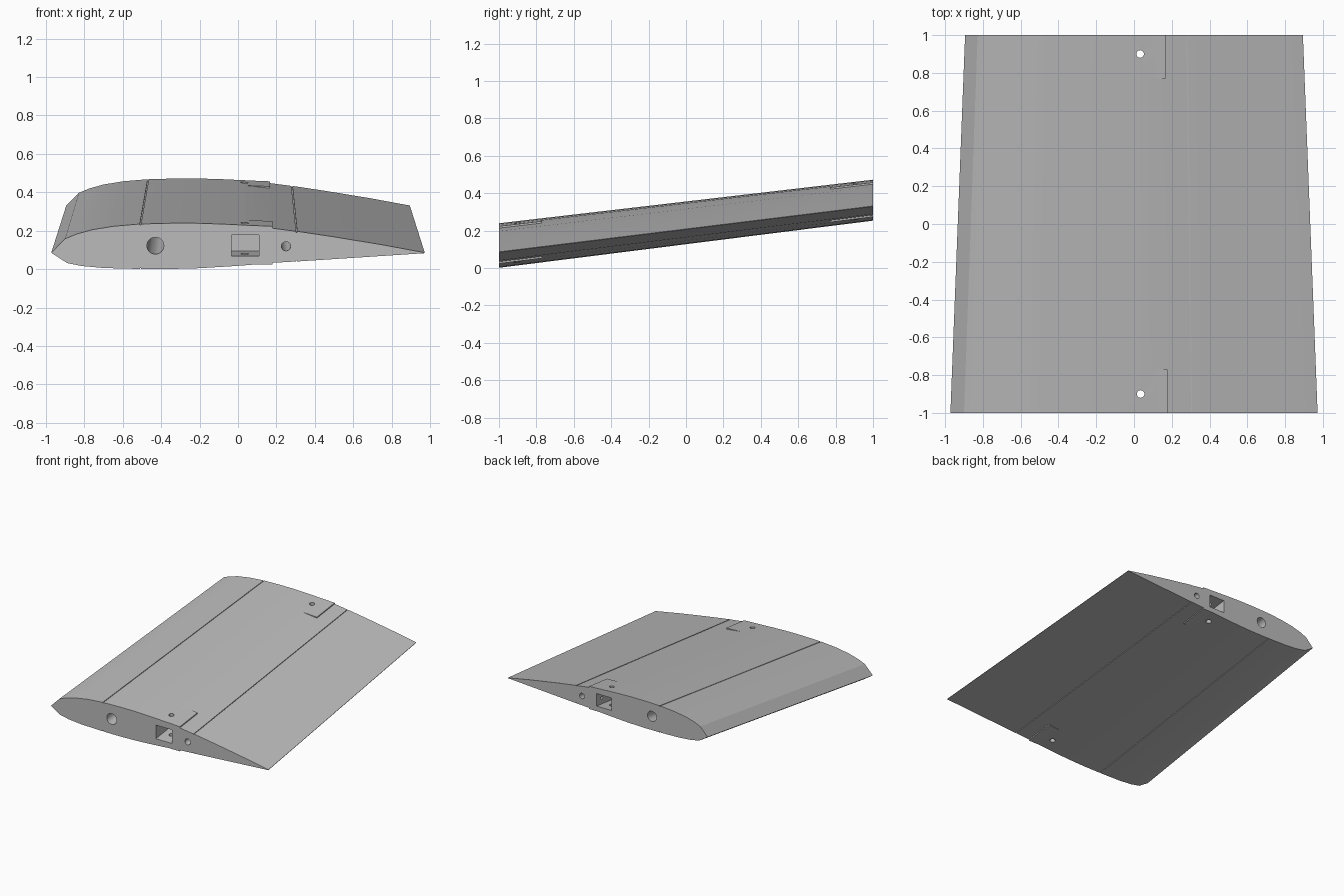
import bpy, bmesh, math
from mathutils import Matrix, Vector

cube = bpy.data.objects.get("Cube")
if cube:
    bpy.data.objects.remove(cube, do_unlink=True)

grey = bpy.data.materials.new("light_grey")
grey.use_nodes = True
colour = (0.5, 0.5, 0.5, 1)
grey.diffuse_color = colour
grey.node_tree.nodes["Principled BSDF"].inputs["Base Color"].default_value = colour


def place(x, y, z):
    """Apply the wing's taper and upward slope along the span."""
    t = (y + 1) / 2
    s = 1 - 0.08 * t
    return Vector((x * s, y, z * s + 0.252 * t))


def finish(name, bm):
    bmesh.ops.recalc_face_normals(bm, faces=bm.faces)
    mesh = bpy.data.meshes.new(name)
    bm.to_mesh(mesh)
    bm.free()
    mesh.materials.append(grey)
    obj = bpy.data.objects.new(name, mesh)
    bpy.context.collection.objects.link(obj)
    return obj


def loft(name, section, y0, y1):
    """Stretch an x-z section along the span."""
    bm = bmesh.new()
    a, b = [[bm.verts.new(place(x, y, z)) for x, z in section] for y in (y0, y1)]
    n = len(section)
    for i in range(n):
        j = (i + 1) % n
        bm.faces.new((a[i], a[j], b[j], b[i]))
    bm.faces.new(a)
    bm.faces.new(b)
    return finish(name, bm)


def cylinder(name, centre, radius, length, axis):
    bm = bmesh.new()
    turn = Matrix.Rotation(math.pi / 2, 4, 'Y') if axis == 'X' else Matrix()
    bmesh.ops.create_cone(bm, cap_ends=True, segments=24, radius1=radius, radius2=radius,
                          depth=length, matrix=Matrix.Translation(centre) @ turn)
    return finish(name, bm)


def circle(x, z, r, n=32):
    return [(x + r * math.cos(k * math.tau / n), z + r * math.sin(k * math.tau / n))
            for k in range(n)]


def box(x0, x1, z0, z1):
    return [(x0, z0), (x1, z0), (x1, z1), (x0, z1)]


def groove(x, z, side):
    """Narrow seam notch in the skin; side is +1 on top and -1 below."""
    w, d = 0.003, 0.006 * side
    return [(x - w, z), (x - w, z - d), (x + w, z - d), (x + w, z)]


# Airfoil section with two seam grooves on each skin
upper = [(-0.972, 0.085), (-0.9, 0.158), (-0.84, 0.183), (-0.76, 0.205), (-0.65, 0.223)]
upper += groove(-0.508, 0.235, 1)
upper += [(-0.35, 0.239), (-0.22, 0.239), (-0.09, 0.235), (0.04, 0.229), (0.18, 0.213)]
upper += groove(0.305, 0.197, 1)
upper += [(0.5, 0.168), (0.75, 0.127), (0.972, 0.086)]
lower = [(-0.89, 0.032), (-0.81, 0.016), (-0.7, 0.006)]
lower += groove(-0.508, 0.001, -1)
lower += [(-0.35, 0.001), (-0.2, 0.005), (-0.05, 0.014), (0.05, 0.021), (0.18, 0.033)]
lower += groove(0.305, 0.040, -1)
lower += [(0.972, 0.083)]
wing = loft("wing_panel", upper + lower[::-1], -1, 1)

joins, cuts = [], []
# Raised joint blocks, sockets and screw holes at both ends
block = [(0.04, 0.023), (0.18, 0.0235), (0.18, 0.223), (0.04, 0.2285)]
for end, side in (("front", -1), ("back", 1)):
    inner, outer = sorted((side * 0.77, side * 1.0))
    joins.append(loft(end + "_joint_block", block, inner, outer))
    p, q = sorted((side * 0.79, side * 1.05))
    cuts.append(loft(end + "_socket", box(-0.035, 0.11, 0.068, 0.178), p, q))
    cuts.append(cylinder(end + "_screw_hole", place(0.035, side * 0.9, 0.12), 0.02, 0.6, 'Z'))
    cuts.append(cylinder(end + "_wire_hole", place(0.17, side * 0.93, 0.12), 0.012, 0.16, 'X'))

# Spar tube and pin channel running the whole span
cuts.append(loft("spar_tube", circle(-0.43, 0.122, 0.044), -1.05, 1.05))
cuts.append(loft("pin_channel", circle(0.25, 0.119, 0.024), -1.05, 1.05))

for helper in joins + cuts:
    mod = wing.modifiers.new(helper.name, 'BOOLEAN')
    mod.operation = 'UNION' if helper in joins else 'DIFFERENCE'
    mod.solver = 'EXACT'
    mod.object = helper
    helper.hide_render = True

# Keep the finished solid and drop the helpers
graph = bpy.context.evaluated_depsgraph_get()
solid = bpy.data.meshes.new_from_object(wing.evaluated_get(graph))
wing.modifiers.clear()
wing.data = solid
solid.materials.clear()
solid.materials.append(grey)
for helper in joins + cuts:
    bpy.data.objects.remove(helper, do_unlink=True)

bpy.ops.object.select_all(action='DESELECT')
wing.select_set(True)
bpy.context.view_layer.objects.active = wing
bpy.ops.object.shade_smooth_by_angle(angle=math.radians(20))
